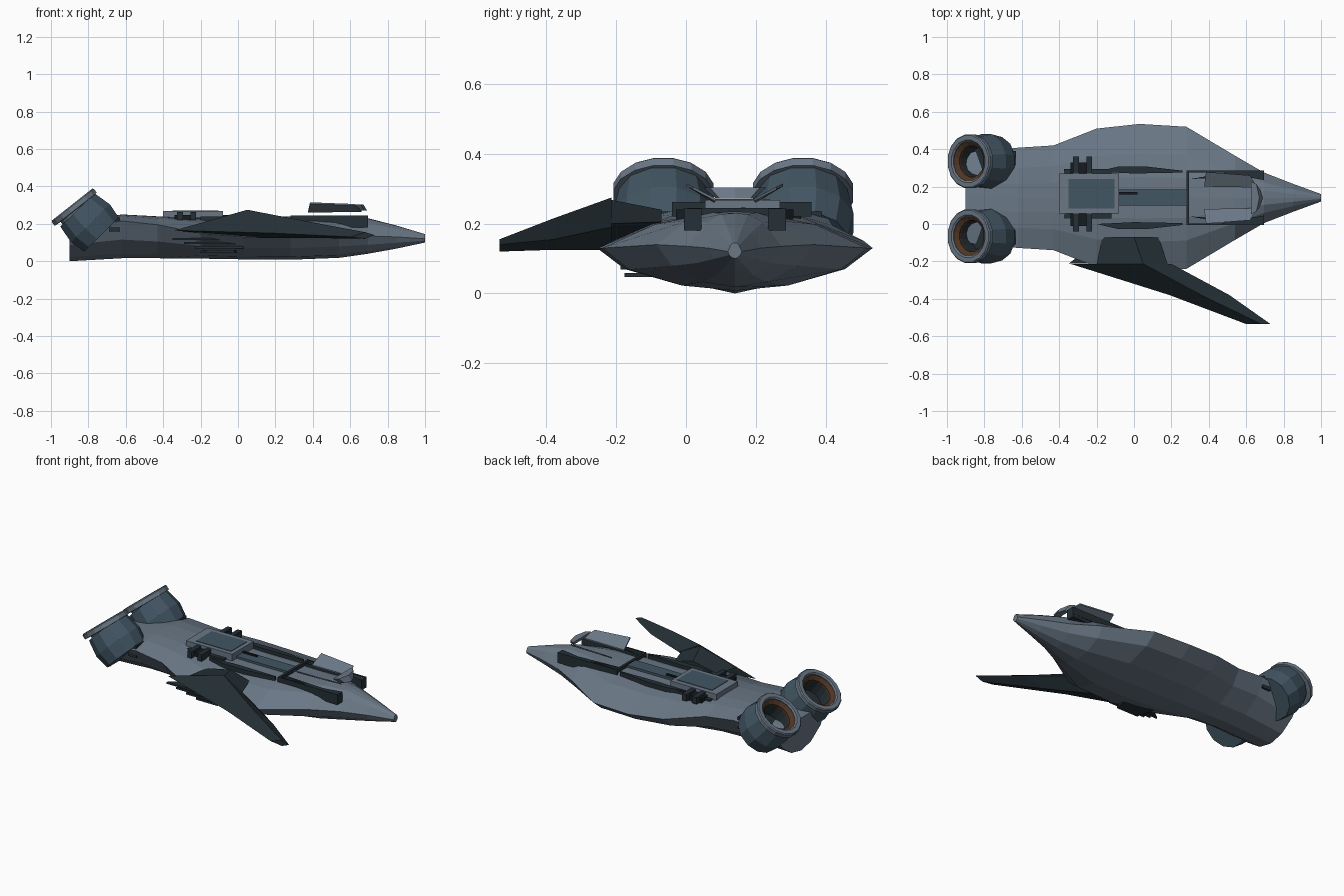
import bpy, bmesh, math
from mathutils import Matrix, Vector

if "Cube" in bpy.data.objects:
    bpy.data.objects.remove(bpy.data.objects["Cube"])

C = 0.14  # centre line of the hull in y


def mat(name, col):
    m = bpy.data.materials.new(name)
    m.diffuse_color = (*col, 1)
    m.use_nodes = True
    m.node_tree.nodes["Principled BSDF"].inputs["Base Color"].default_value = m.diffuse_color
    return m


HULL = mat("hull grey", (0.142, 0.185, 0.235))
BLUE = mat("slate blue", (0.054, 0.092, 0.125))
DARK = mat("dark slate", (0.018, 0.029, 0.036))
BROWN = mat("burnt brown", (0.075, 0.035, 0.018))
BLACK = mat("near black", (0.008, 0.011, 0.014))


def make(name, verts, faces, m):
    bm = bmesh.new()
    vs = [bm.verts.new(v) for v in verts]
    for f in faces:
        bm.faces.new([vs[i] for i in f])
    bmesh.ops.remove_doubles(bm, verts=bm.verts, dist=1e-5)
    bmesh.ops.recalc_face_normals(bm, faces=bm.faces)
    me = bpy.data.meshes.new(name)
    bm.to_mesh(me)
    bm.free()
    me.materials.append(m)
    ob = bpy.data.objects.new(name, me)
    bpy.context.collection.objects.link(ob)
    return ob


def loft(name, rings, m):
    n = len(rings[0])
    verts = [v for r in rings for v in r]
    faces = [tuple(range(n)), tuple(range((len(rings) - 1) * n, len(rings) * n))]
    for k in range(len(rings) - 1):
        for i in range(n):
            j = (i + 1) % n
            faces.append((k * n + i, k * n + j, (k + 1) * n + j, (k + 1) * n + i))
    return make(name, verts, faces, m)


def box(name, x0, x1, y0, y1, z0, z1, m):
    return loft(name, [[(x, y0, z0), (x, y1, z0), (x, y1, z1), (x, y0, z1)]
                       for x in (x0, x1)], m)


def prism_z(name, pts, z0, z1, m):
    return loft(name, [[(x, y, z) for x, y in pts] for z in (z0, z1)], m)


def lathe(name, prof, mtx, m, n=12):
    verts, faces = [], []
    for r, z in prof:
        for i in range(n):
            a = 2 * math.pi * (i + 0.5) / n
            verts.append(mtx @ Vector((r * math.cos(a), r * math.sin(a), z)))
    for k in range(len(prof) - 1):
        for i in range(n):
            j = (i + 1) % n
            faces.append((k * n + i, k * n + j, (k + 1) * n + j, (k + 1) * n + i))
    return make(name, verts, faces, m)


def tilt(pos, axis):
    q = Vector(axis).normalized().to_track_quat('Z', 'Y')
    return Matrix.Translation(pos) @ q.to_matrix().to_4x4()


# hull: x, half width, top z, edge z, bottom z
stations = [(-0.9, .24, .205, .175, .0), (-0.62, .268, .25, .215, .016),
            (-0.43, .28, .24, .195, .016), (-0.2, .37, .228, .15, .014),
            (0.03, .395, .225, .13, .01), (0.28, .38, .225, .13, .008),
            (0.54, .225, .235, .14, .018), (0.695, .135, .23, .135, .04),
            (0.85, .075, .19, .13, .068), (1.0, .02, .145, .12, .10)]
rings = []
for x, w, zt, zc, zb in stations:
    half = [(0.28 * w, zt - 0.03 * (zt - zc)), (0.6 * w, zc + 0.72 * (zt - zc)), (w, zc),
            (0.8 * w, zc + 0.5 * (zb - zc)), (0.4 * w, zc + 0.88 * (zb - zc))]
    rings.append([(x, C, zt)] + [(x, C + a, z) for a, z in half] + [(x, C, zb)]
                 + [(x, C - a, z) for a, z in reversed(half)])
loft("hull", rings, HULL)

# engines, tilted back and up
for side, s in (("left", 1), ("right", -1)):
    pos = (-0.887, 0.135 + 0.2 * s, 0.303)
    M = tilt(pos, (-0.62, 0, 0.785))
    B = tilt(pos, (-0.70, 0, 0.715))
    lathe("engine_barrel_" + side, [(0, -.225), (.134, -.225), (.15, -.14), (.132, -.04),
                                    (.11, -.04)], B, BLUE)
    lathe("engine_rim_" + side, [(.108, -.05), (.108, -.008), (.116, 0), (.14, 0),
                                 (.146, -.006), (.146, -.032), (.11, -.035)], M, HULL, 16)
    lathe("engine_liner_" + side, [(.109, -.012), (.084, -.03), (.084, -.05)], M, BROWN, 16)
    lathe("engine_throat_" + side, [(.084, -.045), (.078, -.12), (0, -.12)], M, DARK, 16)
    # engine mount
    box("engine_mount_" + side, -.69, -.63, C + .2 * s - .05, C + .2 * s + .05, .16, .235, DARK)


# wing on the -y side
def wing_ring(y, x0, x1, xp, zt, zb, zr, zf):
    return [(x0, y, zr), (xp, y, zt), (x1, y, zf), (xp, y, zb)]


loft("wing", [wing_ring(-.213, -.34, .2, .05, .275, .125, .165, .19),
              wing_ring(-.38, .19, .51, .36, .215, .125, .15, .155),
              wing_ring(-.535, .6, .73, .68, .155, .12, .13, .14)], DARK)
loft("wing_root", [[(-.2, -.214, .2), (.05, -.214, .268), (.18, -.214, .2), (0, -.214, .13)],
                   [(-.17, -.07, .205), (0, -.07, .24), (.13, -.07, .205), (0, -.07, .19)]], DARK)
# feathered slats under the wing
for i in range(4):
    y, z = -.212 + .012 * i, .125 - .022 * i
    prism_z("wing_slat_%d" % i, [(-.35 + .06 * i, y), (.13 - .05 * i, y),
                                 (.0, y + .11), (-.2, y + .11)], z - .012, z, DARK)

# cockpit frame
box("frame_rear_bar", .28, .295, C - .145, C + .145, .225, .245, DARK)
for side, s in (("left", 1), ("right", -1)):
    box("frame_rail_" + side, .28, .695, C + s * .136, C + s * .146, .2, .245, DARK)
    prism_z("frame_wedge_" + side, [(.45, C + s * .14), (.695, C + s * .146),
                                    (.695, C + s * .095)], .18, .243, DARK)
    prism_z("cockpit_trim_" + side, [(.30, C + s * .10), (.5, C + s * .135), (.64, C + s * .12),
                                     (.48, C + s * .11)], .22, .242, DARK)
    # canopy side plates, leaning outwards
    a = [(.375, .06, .268), (.66, .055, .272), (.62, .12, .306), (.385, .138, .315)]
    loft("canopy_side_" + side, [[(x, C + s * y, z + d) for x, y, z in a]
                                 for d in (0, -.008)], HULL)
    # swept fins beside the spine
    prism_z("spine_fin_" + side, [(-.2, C + s * .14), (-.08, C + s * .168), (.06, C + s * .168),
                                  (.26, C + s * .145), (.26, C + s * .135), (0, C + s * .13)],
            .2, .24, DARK)
    # machinery beside the hatch
    for k in (0, 1):
        box("clamp_%s_%d" % (side, k), -.325 + .07 * k, -.295 + .07 * k, C + .02 + s * .09,
            C + .02 + s * .2, .22, .262, DARK)
    box("clamp_base_" + side, -.34, -.25, C + .02 + s * .1, C + .02 + s * .17, .21, .248, BLACK)
nose = [(.645, -1), (.675, -.8), (.69, 0), (.675, .8), (.645, 1)]
loft("canopy_front", [[(x - e, C + y * w, z) for x, y in nose]
                      for z, e, w in ((.272, 0, .055), (.304, .02, .09))], HULL)

# spine and hatch
box("spine", -.08, .29, .1, .185, .2, .238, BLUE)
box("spine_latch", -.08, .02, .157, .17, .235, .247, BLACK)
box("hatch", -.4, -.08, .055, .27, .225, .268, HULL)
box("hatch_panel", -.35, -.105, .082, .24, .266, .271, BLUE)
box("hatch_base", -.375, -.12, .03, .295, .21, .235, DARK)
